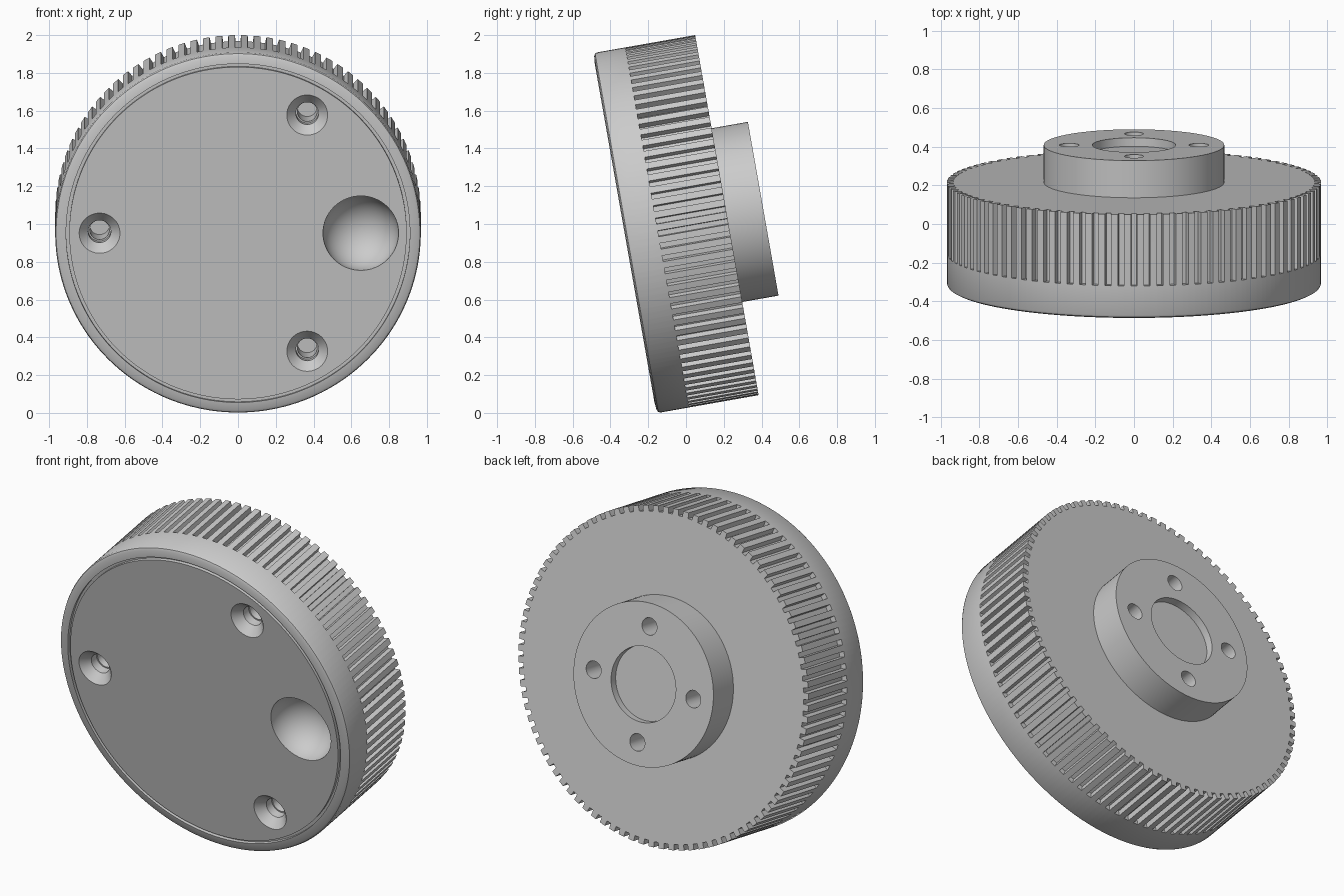
import bpy, bmesh
from math import radians, cos, sin, pi
from mathutils import Matrix

if "Cube" in bpy.data.objects:
    bpy.data.objects.remove(bpy.data.objects["Cube"])

# Local frame: z = depth from front face to hub, tilted 10 degrees
TILT = Matrix.Translation((0, -0.325, 0.9515)) @ Matrix.Rotation(radians(-80), 4, 'X')
TEETH = 90


def lathe(name, profile, angles, offset=(0, 0, 0)):
    """Closed solid of revolution; a profile point is (r, z) or (r, z, valley_r)."""
    bm = bmesh.new()
    rings = []
    for p in profile:
        ring = []
        for i, a in enumerate(angles):
            r = p[2] if len(p) > 2 and i % 4 >= 2 else p[0]
            ring.append(bm.verts.new((r * cos(a) + offset[0], r * sin(a) + offset[1], p[1] + offset[2])))
        rings.append(ring)
    n = len(angles)
    for lo, hi in zip(rings, rings[1:]):
        for i in range(n):
            j = (i + 1) % n
            bm.faces.new((lo[i], lo[j], hi[j], hi[i]))
    bm.faces.new(rings[0][::-1])
    bm.faces.new(rings[-1])
    bmesh.ops.remove_doubles(bm, verts=bm.verts, dist=1e-5)
    bmesh.ops.recalc_face_normals(bm, faces=bm.faces)
    mesh = bpy.data.meshes.new(name)
    bm.to_mesh(mesh)
    bm.free()
    ob = bpy.data.objects.new(name, mesh)
    bpy.context.collection.objects.link(ob)
    ob.matrix_world = TILT
    return ob


def even(n):
    return [2 * pi * i / n for i in range(n)]


def finish(ob, cutters):
    """Cut the holes, remove the cutters, and smooth-shade."""
    bpy.context.view_layer.update()
    bpy.ops.object.select_all(action='DESELECT')
    bpy.context.view_layer.objects.active = ob
    ob.select_set(True)
    for c in cutters:
        c.hide_render = True
        m = ob.modifiers.new("cut", 'BOOLEAN')
        m.operation, m.solver, m.object = 'DIFFERENCE', 'EXACT', c
        bpy.ops.object.modifier_apply(modifier=m.name)
        bpy.data.objects.remove(c)
    bpy.ops.object.shade_smooth_by_angle(angle=radians(25))


# Knob body: grooved front panel, smooth band, toothed grip
R, VALLEY = 0.968, 0.935
gear_angles = []
for t in range(TEETH):
    for d in (-1.05, 1.05, 1.2, 2.8):
        gear_angles.append(radians(4 * t + d))
body = lathe("knob_body", [
    (0.893, 0.0), (0.893, 0.02), (0.91, 0.02), (0.91, 0.0),
    (0.95, 0.004), (0.963, 0.011), (R, 0.022), (R, 0.175),
    (R, 0.175, VALLEY), (R, 0.55, VALLEY)], gear_angles)

# Three countersunk screw holes and a finger dimple
cutters = []
for deg in (60, 180, 300):
    a = radians(deg)
    cutters.append(lathe("screw_hole_cutter", [
        (0.128, -0.02), (0.108, 0.0), (0.06, 0.05), (0.06, 0.1), (0.052, 0.1), (0.052, 0.25)],
        even(48), (0.733 * cos(a), 0.733 * sin(a), 0)))
arc = [radians(90 * i / 16) for i in range(16)]
dimple = [(0.2, -0.05)] + [(0.2 * cos(a), 0.19 * sin(a)) for a in arc] + [(0.002, 0.19)]
cutters.append(lathe("dimple_cutter", dimple, even(64), (0.65, 0, 0)))
finish(body, cutters)

# Rear hub with shallow bore and four mounting holes
hub = lathe("rear_hub", [(0.467, 0.54), (0.467, 0.745), (0.216, 0.745), (0.216, 0.70)], even(96))
holes = []
for k in range(4):
    a = k * pi / 2
    holes.append(lathe("mount_hole_cutter", [(0.05, 0.58), (0.05, 0.78)], even(32),
                       (0.335 * cos(a), 0.335 * sin(a), 0)))
finish(hub, holes)
